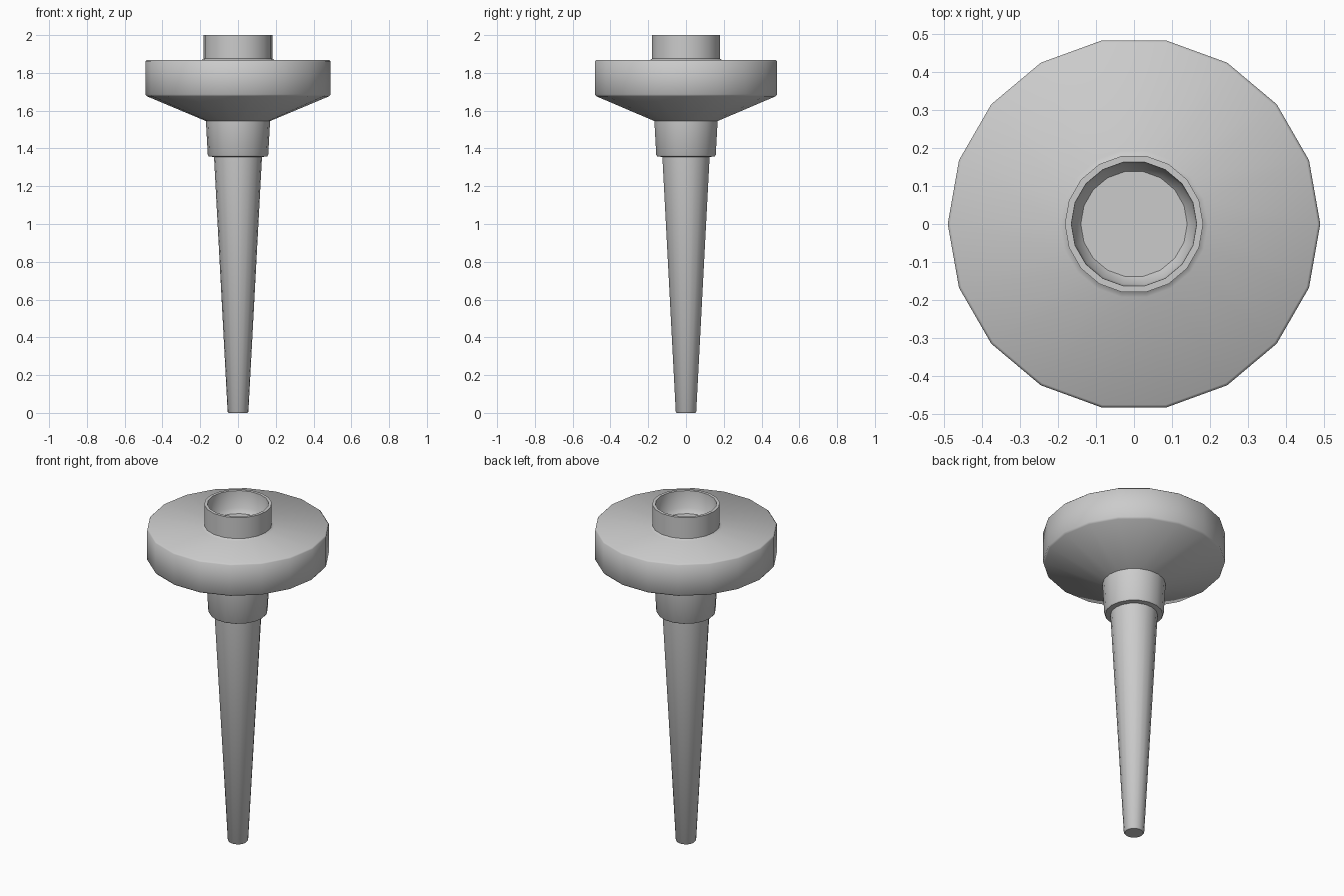
import bpy, bmesh
from math import cos, sin, pi, radians

if "Cube" in bpy.data.objects:
    bpy.data.objects.remove(bpy.data.objects["Cube"])

SIDES = 18

def lathe(name, profile):
    """Revolve (radius, z) points around z and cap both ends."""
    bm = bmesh.new()
    rings = [[bm.verts.new((r * cos(2 * pi * i / SIDES), r * sin(2 * pi * i / SIDES), z))
              for i in range(SIDES)] for r, z in profile]
    for a, b in zip(rings, rings[1:]):
        for i in range(SIDES):
            j = (i + 1) % SIDES
            bm.faces.new((a[i], a[j], b[j], b[i]))
    bm.faces.new(rings[0][::-1])
    bm.faces.new(rings[-1])
    bmesh.ops.recalc_face_normals(bm, faces=bm.faces[:])
    mesh = bpy.data.meshes.new(name)
    bm.to_mesh(mesh)
    bm.free()
    ob = bpy.data.objects.new(name, mesh)
    bpy.context.collection.objects.link(ob)
    bpy.context.view_layer.objects.active = ob
    ob.select_set(True)
    bpy.ops.object.shade_smooth_by_angle(angle=radians(50))
    ob.select_set(False)
    return ob

# Tapered handle, stepped collar, flared disc and hollow top cup in one skin
lathe("torch_body", [
    (0.050, 0.0), (0.055, 0.006), (0.127, 1.355),           # handle
    (0.155, 1.358), (0.160, 1.366), (0.170, 1.545),         # collar
    (0.482, 1.676), (0.490, 1.686),                         # flared underside
    (0.490, 1.860), (0.483, 1.867),                         # disc rim
    (0.195, 1.867), (0.182, 1.876), (0.182, 2.0),           # top of disc, cup wall
    (0.165, 2.0), (0.160, 1.90), (0.140, 1.875),            # cup inside
])
